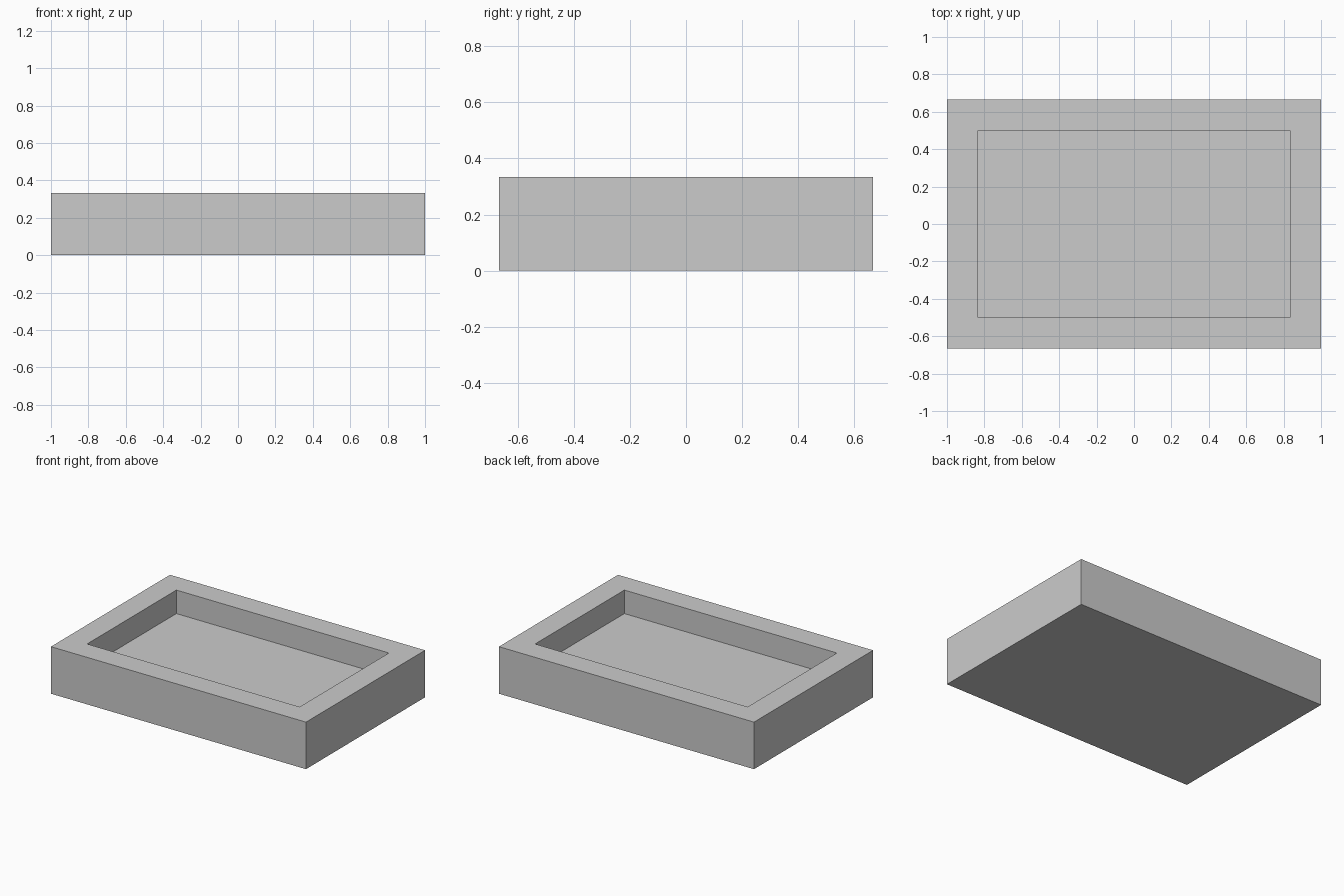
import bpy, bmesh

if "Cube" in bpy.data.objects:
    bpy.data.objects.remove(bpy.data.objects["Cube"])

LENGTH, WIDTH, HEIGHT = 2.0, 4 / 3, 1 / 3
RIM, DEPTH = 1 / 6, 1 / 6

bm = bmesh.new()

# Solid block standing on the ground
bmesh.ops.create_cube(bm, size=1)
for v in bm.verts:
    v.co.x *= LENGTH
    v.co.y *= WIDTH
    v.co.z = (v.co.z + 0.5) * HEIGHT
bm.normal_update()

# Rim: inset the top face
top = max(bm.faces, key=lambda f: f.calc_center_median().z)
bmesh.ops.inset_region(bm, faces=[top], thickness=RIM, use_even_offset=True)

# Recess: extrude the inset face straight down
ext = bmesh.ops.extrude_discrete_faces(bm, faces=[top])
floor = ext["faces"][0]
bmesh.ops.translate(bm, verts=floor.verts, vec=(0, 0, -DEPTH))
bmesh.ops.recalc_face_normals(bm, faces=bm.faces)

mesh = bpy.data.meshes.new("tray")
bm.to_mesh(mesh)
bm.free()
tray = bpy.data.objects.new("tray", mesh)
bpy.context.collection.objects.link(tray)
